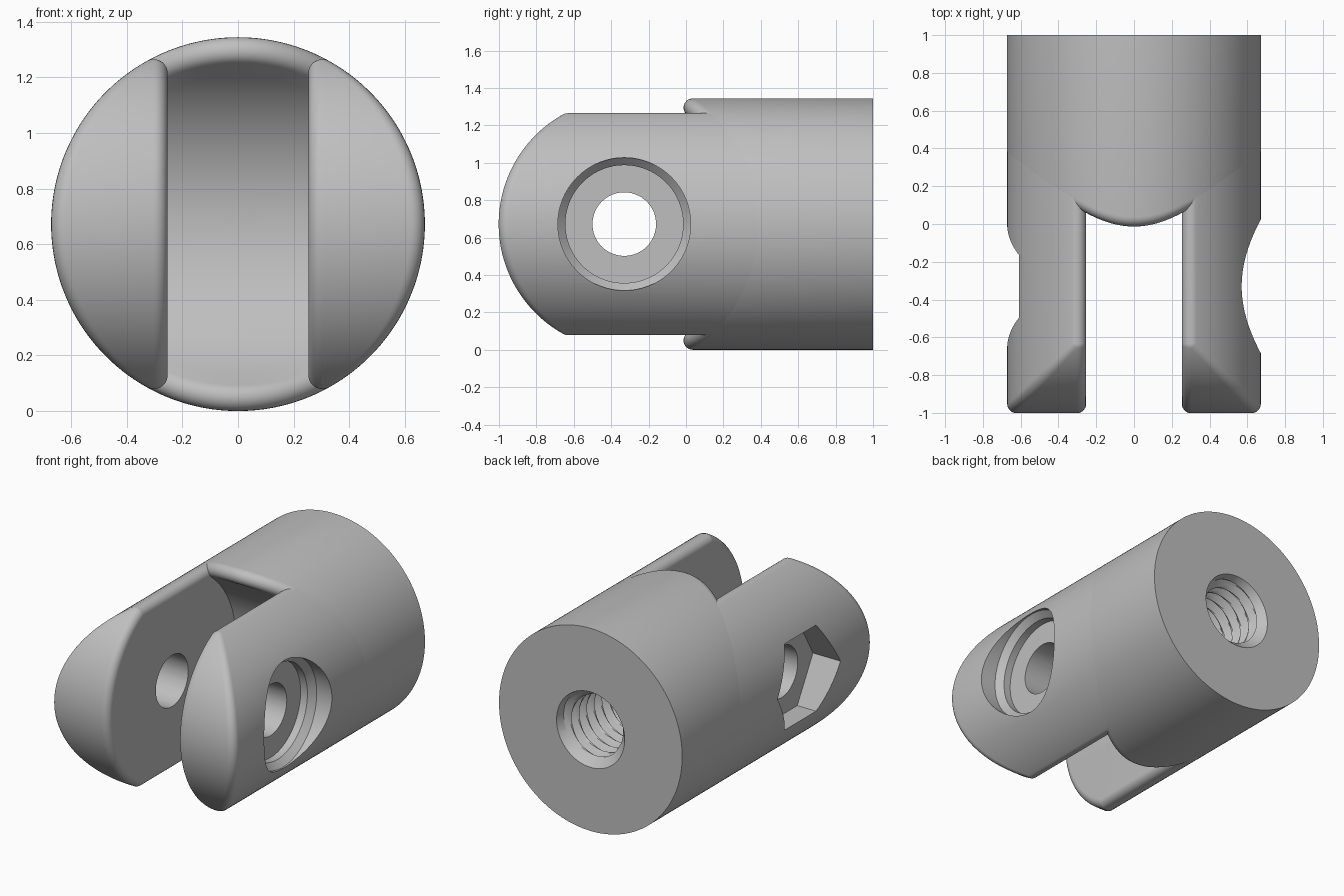
import bpy, bmesh
from math import sin, cos, pi, acos, sqrt
from mathutils import Vector

old = bpy.data.objects.get("Cube")
if old:
    bpy.data.objects.remove(old, do_unlink=True)

R = 0.672              # barrel radius, also the pivot radius
FILLET = 0.05
PIVOT_Y = -0.33
SLOT = 0.253           # half width of the slot
PRONG_BACK = 0.5       # prongs are rooted inside the barrel

steel = bpy.data.materials.new("grey_steel")
steel.use_nodes = True
grey = (0.52, 0.52, 0.52, 1)
steel.diffuse_color = grey
steel.node_tree.nodes["Principled BSDF"].inputs["Base Color"].default_value = grey


def grid_object(name, rows, wrap=False):
    """Skin a grid of points, weld it, close any open end."""
    bm = bmesh.new()
    grid = [[bm.verts.new(p + Vector((0, 0, R))) for p in row] for row in rows]
    pairs = list(zip(grid, grid[1:]))
    if wrap:
        pairs.append((grid[-1], grid[0]))
    for a, b in pairs:
        for i in range(len(a) - 1):
            bm.faces.new((a[i], a[i + 1], b[i + 1], b[i]))
    bmesh.ops.remove_doubles(bm, verts=bm.verts[:], dist=1e-5)
    rim = [e for e in bm.edges if e.is_boundary]
    if rim:
        bmesh.ops.holes_fill(bm, edges=rim, sides=0)
    bmesh.ops.recalc_face_normals(bm, faces=bm.faces[:])
    mesh = bpy.data.meshes.new(name)
    bm.to_mesh(mesh)
    bm.free()
    mesh.materials.append(steel)
    ob = bpy.data.objects.new(name, mesh)
    bpy.context.collection.objects.link(ob)
    return ob


def arc(a, b, steps):
    return [a.slerp(b, i / steps) for i in range(steps + 1)]


# Barrel: threaded blind hole, back face, outer wall, rounded rim, concave slot floor
def thread_radius(y, t):
    phase = (y / 0.08 + t / (2 * pi)) % 1
    wave = abs(2 * phase - 1)
    return 0.195 + 0.045 * min(1, max(0, 1.3 * wave - 0.15))


def barrel_column(t):
    radial = Vector((cos(t), 0, sin(t)))
    back = Vector((0, 1, 0))
    path = [back * 0.45]
    for i in range(51):
        y = 0.45 + i * 0.01
        path.append(radial * thread_radius(y, t) + back * y)
    path += [radial * 0.25 + back, radial * R + back]
    # rounded rim, a ball rolling between outer wall and floor
    ball = radial * (R - FILLET)
    ball.y = PIVOT_Y + sqrt((R + FILLET) ** 2 - ball.z ** 2)
    to_floor = Vector((0, PIVOT_Y - ball.y, -ball.z)).normalized()
    path += [ball + d * FILLET for d in arc(radial, to_floor, 10)]
    # floor follows a cylinder about the pivot
    edge = path[-1]
    rings = 14
    for i in range(rings - 1, -1, -1):
        x, z = edge.x * i / rings, edge.z * i / rings
        path.append(Vector((x, PIVOT_Y + sqrt(R * R - z * z), z)))
    return path


COLUMNS = 180
barrel = grid_object("barrel", [barrel_column(2 * pi * i / COLUMNS) for i in range(COLUMNS)], True)


# Prong: rounded end about the pivot, with every edge filleted
def prong_row(side, t, blend=0, at_back=False):
    core = R - FILLET - 0.0004
    outer, end, inner = Vector((cos(t), 0, sin(t))), Vector((0, -cos(t), sin(t))), Vector((-1, 0, 0))
    mid = end.lerp((outer + inner).normalized(), blend).normalized()
    ridge = Vector((core * cos(t), PIVOT_Y - core * cos(t), core * sin(t)))
    wall = Vector((SLOT + FILLET, ridge.y, ridge.z))
    path = [ridge + d * FILLET for d in arc(outer, mid, 7)]
    path += [wall + d * FILLET for d in arc(mid, inner, 7)]
    path = [path[0].copy()] + path + [path[-1].copy()]
    for p in (path if at_back else (path[0], path[-1])):
        p.y = PRONG_BACK
    for p in path:
        p.x *= side
    return path


def prong(name, side):
    t_max = acos((SLOT + FILLET) / (R - FILLET - 0.0004))
    steps, blends = 60, [0.25, 0.5, 0.75, 1]
    rows = [prong_row(side, -t_max, 1, True)]
    rows += [prong_row(side, -t_max, b) for b in reversed(blends)]
    rows += [prong_row(side, t_max * (2 * i / steps - 1)) for i in range(steps + 1)]
    rows += [prong_row(side, t_max, b) for b in blends]
    rows.append(prong_row(side, t_max, 1, True))
    return grid_object(name, rows)


# Cutters turned about the pivot axis
def cutter(name, side, profile, sides):
    rows = []
    for i in range(sides):
        a = 2 * pi * i / sides
        rows.append([Vector((side * x, PIVOT_Y + r * cos(a), r * sin(a))) for x, r in profile])
    ob = grid_object(name, rows, True)
    ob.hide_render = True
    return ob


def cut(ob, tools):
    bpy.context.view_layer.objects.active = ob
    for tool in tools:
        mod = ob.modifiers.new(tool.name, 'BOOLEAN')
        mod.operation = 'DIFFERENCE'
        mod.solver = 'EXACT'
        mod.object = tool
        bpy.ops.object.modifier_apply(modifier=mod.name)
        bpy.data.objects.remove(tool, do_unlink=True)


FLOOR = 0.47
bore = [(0.1, 0), (0.1, 0.17), (0.9, 0.17), (0.9, 0)]
head = [(FLOOR, 0), (FLOOR, 0.315), (0.52, 0.315), (0.56, 0.355), (0.9, 0.355), (0.9, 0)]
nut = [(FLOOR, 0), (FLOOR, 0.33), (0.9, 0.33), (0.9, 0)]

left_prong = prong("left_prong", 1)
right_prong = prong("right_prong", -1)
cut(left_prong, [cutter("screw_head_recess", 1, head, 96), cutter("left_bore", 1, bore, 64)])
cut(right_prong, [cutter("nut_recess", -1, nut, 6), cutter("right_bore", -1, bore, 64)])

# Smooth shading with crisp machined edges
bpy.ops.object.select_all(action='DESELECT')
for ob in (barrel, left_prong, right_prong):
    ob.select_set(True)
bpy.context.view_layer.objects.active = barrel
bpy.ops.object.shade_smooth_by_angle(angle=0.52)
